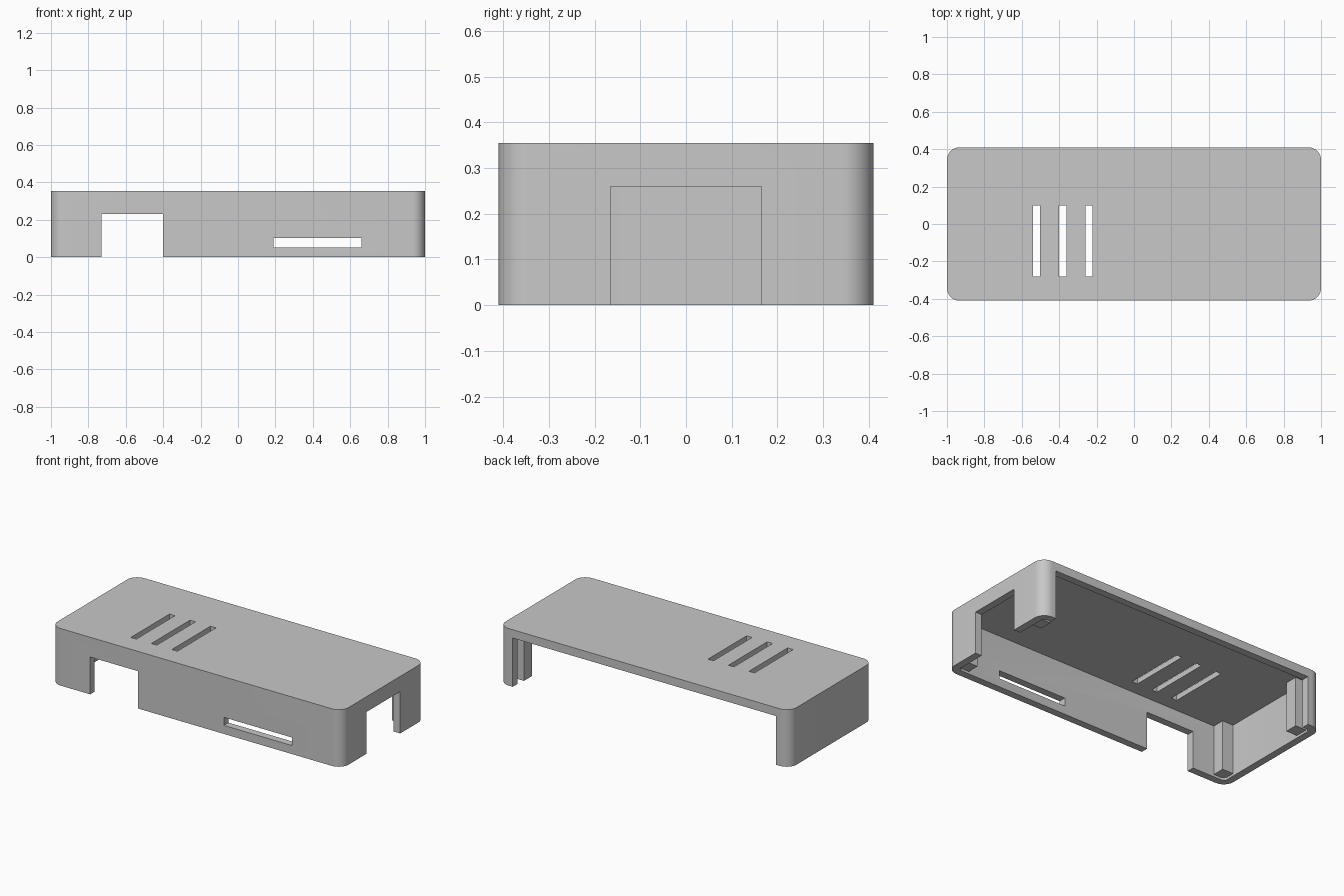
import bpy
import bmesh
import math

cube = bpy.data.objects.get("Cube")
if cube:
    bpy.data.objects.remove(cube, do_unlink=True)

# Overall sizes
HALF_X, HALF_Y, HEIGHT = 1.0, 0.41, 0.355
WALL, CEILING = 0.045, 0.322

grey = bpy.data.materials.new("plain grey plastic")
grey.use_nodes = True
colour = (0.58, 0.58, 0.58, 1)
grey.diffuse_color = colour
grey.node_tree.nodes["Principled BSDF"].inputs["Base Color"].default_value = colour


def prism(name, x, y, z, radius=0, steps=10):
    """Box between the (min, max) ranges, with optional rounded upright corners."""
    bm = bmesh.new()
    outline = []
    for k, (cx, cy) in enumerate(((x[1], y[1]), (x[0], y[1]), (x[0], y[0]), (x[1], y[0]))):
        if not radius:
            outline.append((cx, cy))
            continue
        mx = cx - math.copysign(radius, cx - sum(x) / 2)
        my = cy - math.copysign(radius, cy - sum(y) / 2)
        for i in range(steps + 1):
            a = (k + i / steps) * math.pi / 2
            outline.append((mx + radius * math.cos(a), my + radius * math.sin(a)))
    base = bm.faces.new([bm.verts.new((px, py, z[0])) for px, py in outline])
    top = bmesh.ops.extrude_face_region(bm, geom=[base])["geom"]
    bmesh.ops.translate(bm, vec=(0, 0, z[1] - z[0]),
                        verts=[v for v in top if isinstance(v, bmesh.types.BMVert)])
    bmesh.ops.recalc_face_normals(bm, faces=bm.faces[:])
    mesh = bpy.data.meshes.new(name)
    bm.to_mesh(mesh)
    bm.free()
    mesh.materials.append(grey)
    obj = bpy.data.objects.new(name, mesh)
    bpy.context.collection.objects.link(obj)
    return obj


def cut(target, cutters):
    """Subtract the cutters, bake the result and remove them."""
    for c in cutters:
        c.hide_render = True
        mod = target.modifiers.new("cut", "BOOLEAN")
        mod.operation, mod.solver, mod.object = "DIFFERENCE", "EXACT", c
    deps = bpy.context.evaluated_depsgraph_get()
    baked = bpy.data.meshes.new_from_object(target.evaluated_get(deps))
    target.modifiers.clear()
    target.data = baked
    for c in cutters:
        bpy.data.objects.remove(c, do_unlink=True)


# Hollow cover, open underneath
shell = prism("case_shell", (-HALF_X, HALF_X), (-HALF_Y, HALF_Y), (0, HEIGHT), 0.068)
inner_x, inner_y = HALF_X - WALL, HALF_Y - WALL
cutters = [
    prism("cavity", (-inner_x, inner_x), (-inner_y, inner_y), (-0.1, CEILING), 0.025),
    prism("front_notch", (-0.73, -0.4), (-0.5, -0.33), (-0.1, 0.232)),
    prism("front_slot", (0.19, 0.66), (-0.5, -0.33), (0.053, 0.103)),
    prism("back_opening", (-0.905, 0.905), (0.33, 0.5), (-0.1, 0.303)),
    prism("side_opening", (0.92, 1.1), (-0.165, 0.165), (-0.1, 0.26)),
]
# Three vents through the top
for i in range(3):
    vx = -0.522 + 0.141 * i
    cutters.append(prism("vent", (vx - 0.019, vx + 0.019), (-0.28, 0.1), (0.3, 0.4)))
cut(shell, cutters)

# Support posts hanging in the corners
posts = []
for side, sx in (("right", -1), ("left", 1)):
    for end, y in (("front", (-0.372, -0.29)), ("back", (0.255, 0.335))):
        x = sorted((sx * 0.88, sx * 0.962))
        posts.append(prism(f"{end}_{side}_post", x, y, (0.015, CEILING + 0.006)))

# Smooth rounded corners, crisp edges elsewhere
for obj in [shell] + posts:
    bpy.ops.object.select_all(action="DESELECT")
    obj.select_set(True)
    bpy.context.view_layer.objects.active = obj
    bpy.ops.object.shade_smooth_by_angle(angle=math.radians(30))
